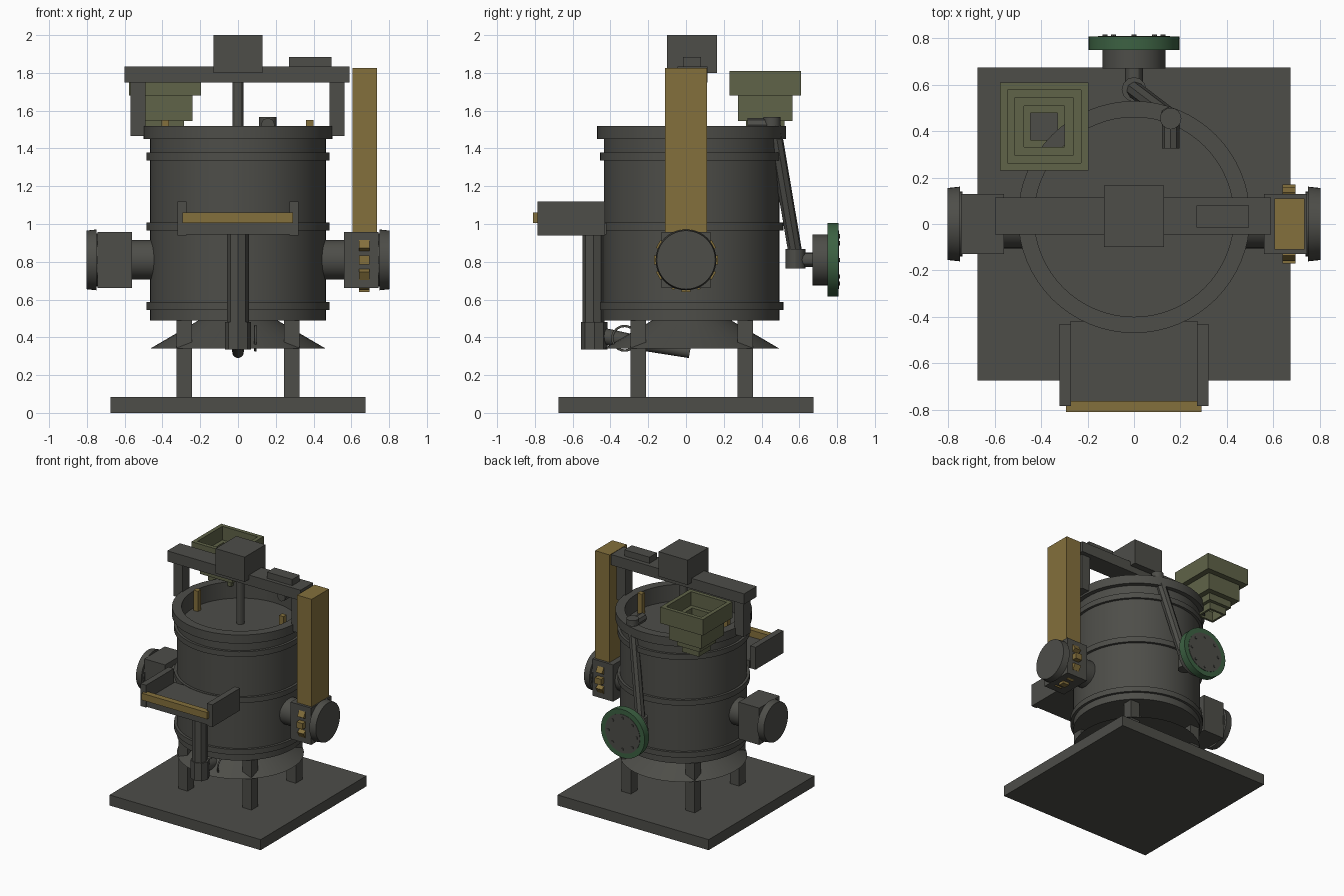
import bpy, bmesh, math
from mathutils import Vector, Matrix

cube = bpy.data.objects.get("Cube")
if cube:
    bpy.data.objects.remove(cube, do_unlink=True)


def material(name, rgb):
    m = bpy.data.materials.new(name)
    m.use_nodes = True
    m.diffuse_color = (*rgb, 1)
    m.node_tree.nodes["Principled BSDF"].inputs["Base Color"].default_value = (*rgb, 1)
    return m


GREY = material("dark_grey", (0.075, 0.075, 0.066))
OCHRE = material("ochre", (0.23, 0.16, 0.045))
OLIVE = material("olive", (0.115, 0.125, 0.065))
GREEN = material("valve_green", (0.045, 0.12, 0.055))


def finish(name, bm, mat, smooth=True):
    bmesh.ops.recalc_face_normals(bm, faces=bm.faces)
    me = bpy.data.meshes.new(name)
    bm.to_mesh(me)
    bm.free()
    me.materials.append(mat)
    if smooth:
        me.shade_smooth()
        me.set_sharp_from_angle(angle=math.radians(30))
    ob = bpy.data.objects.new(name, me)
    bpy.context.collection.objects.link(ob)
    return ob


def box(name, xs, ys, zs, mat=GREY):
    """Box from its extent along each axis."""
    bm = bmesh.new()
    spans = (xs, ys, zs)
    size = [b - a for a, b in spans]
    mid = [(a + b) / 2 for a, b in spans]
    bmesh.ops.create_cube(bm, size=1, matrix=Matrix.Translation(mid) @ Matrix.Diagonal((*size, 1)))
    return finish(name, bm, mat, False)


def rod(name, a, b, r, mat=GREY, sides=32, r_end=None):
    """Cylinder or cone between two points."""
    a, b = Vector(a), Vector(b)
    d = b - a
    m = Matrix.Translation((a + b) / 2) @ d.to_track_quat("Z", "Y").to_matrix().to_4x4()
    bm = bmesh.new()
    bmesh.ops.create_cone(bm, cap_ends=True, segments=sides, radius1=r,
                          radius2=r if r_end is None else r_end, depth=d.length, matrix=m)
    return finish(name, bm, mat)


def lathe(name, profile, centre, sides, mat, turn=0.0, closed=False):
    """Revolve (radius, height) points around a vertical line."""
    bm = bmesh.new()
    vs = [bm.verts.new((r * math.cos(turn), r * math.sin(turn), z)) for r, z in profile]
    pairs = list(zip(vs, vs[1:])) + ([(vs[-1], vs[0])] if closed else [])
    edges = [bm.edges.new(p) for p in pairs]
    bmesh.ops.spin(bm, geom=vs + edges, cent=(0, 0, 0), axis=(0, 0, 1),
                   angle=math.tau, steps=sides, use_merge=True)
    bmesh.ops.remove_doubles(bm, verts=bm.verts, dist=0.0005)
    bmesh.ops.translate(bm, verts=bm.verts, vec=(*centre, 0))
    return finish(name, bm, mat)


CY = 0.03   # tank axis in y

# Base, legs and flared skirt
box("base_plate", (-.675, .675), (-.675, .675), (0, .085))
for sx in (-1, 1):
    for sy in (-1, 1):
        x, y = sx * .285, CY + sy * .283
        box("leg", (x - .041, x + .041), (y - .041, y + .041), (.08, .5))
rod("skirt", (0, CY, .34), (0, CY, .495), .465, GREY, 48, .2)

# Tank with hoops, rim and recessed lid
tank = [(0, .49), (.465, .49)]
for z in (.545, .965, 1.335):
    tank += [(.465, z), (.485, z), (.485, z + .043), (.465, z + .043)]
tank += [(.465, 1.45), (.5, 1.45), (.5, 1.52), (.43, 1.52), (.43, 1.385), (0, 1.385)]
lathe("tank", tank, (0, CY), 64, GREY)
for x in (-.385, .38):
    box("lid_peg", (x - .02, x + .02), (CY - .02, CY + .02), (1.38, 1.55), OCHRE)

# Overhead beam, motor and mixing shaft
box("cross_beam", (-.6, .59), (-.045, .115), (1.75, 1.835))
for x in (-.53, .525):
    box("beam_post", (x - .04, x + .04), (-.01, .08), (1.465, 1.75))
box("motor", (-.13, .13), (-.1, .165), (1.8, 2))
box("beam_control_box", (.27, .495), (-.015, .08), (1.835, 1.885))
rod("mixing_shaft", (0, CY, 1.38), (0, CY, 1.76), .03, GREY, 12)

# Side ports
PZ = .81
for s, side in ((-1, "right"), (1, "left")):
    rod(side + "_port_neck", (s * .4, 0, PZ), (s * .57, 0, PZ), .105)
    box(side + "_port_box", sorted((s * .56, s * .745)), (-.13, .13), (.66, .957))
    rod(side + "_port_hub", (s * .74, 0, PZ), (s * .76, 0, PZ), .14)
    rod(side + "_port_flange", (s * .75, 0, PZ), (s * .803, 0, PZ), .161, GREY, 40, .155)

# Tower and toothed ring on the left port
box("tower", (.605, .735), (-.11, .11), (.95, 1.825), OCHRE)
for i in range(12):
    t = i * math.tau / 12
    d = Vector((0, math.cos(t), math.sin(t)))
    if d.z > .9:
        continue
    tooth = box("ring_tooth", (-.028, .028), (-.03, .03), (-.024, .024), OCHRE)
    tooth.location = Vector((.668, 0, PZ)) + d * .14
    tooth.rotation_euler.x = t

# Front tray on its column
for s in (-1, 1):
    box("tray_side", sorted((s * .272, s * .32)), (-.785, -.43), (.94, 1.12))
box("tray_floor", (-.275, .275), (-.78, -.42), (.945, 1.005))
box("tray_lip", (-.293, .29), (-.81, -.762), (1.005, 1.06), OCHRE)
rod("tray_column", (0, -.49, .45), (0, -.49, .95), .058, GREY, 8)
rod("column_foot", (0, -.485, .335), (0, -.485, .48), .07, GREY, 8)
rod("drain_pipe", (0, -.46, .41), (0, .02, .32), .045, GREY, 16, .03)

# Small hand ring beside the drain
bm = bmesh.new()
bmesh.ops.create_circle(bm, segments=24, radius=.065, matrix=Matrix.Translation(
    (.092, -.325, .395)) @ Matrix.Rotation(math.pi / 2, 4, "Y"))
ring = finish("drain_hand_ring", bm, GREY)
skin = bpy.data.curves.new("drain_hand_ring_wire", "CURVE")
skin.dimensions = "3D"
skin.bevel_depth = .007
skin.bevel_resolution = 1
loop = skin.splines.new("POLY")
loop.points.add(len(ring.data.vertices) - 1)
for p, v in zip(loop.points, ring.data.vertices):
    p.co = (*v.co, 1)
loop.use_cyclic_u = True
skin.materials.append(GREY)
bpy.data.objects.remove(ring, do_unlink=True)
bpy.context.collection.objects.link(bpy.data.objects.new("drain_hand_ring", skin))

# Rear valve: green wheel, hub, bolts
rod("valve_wheel", (0, .75, PZ), (0, .807, PZ), .195, GREEN, 48)
rod("valve_face", (0, .8, PZ), (0, .81, PZ), .155, GREY, 48)
rod("valve_hub", (0, .67, PZ), (0, .755, PZ), .135, GREY, 32)
rod("valve_stem", (0, .56, PZ), (0, .68, PZ), .038, GREY, 12)
for i in range(8):
    t = i * math.tau / 8
    x, z = .125 * math.cos(t), PZ + .125 * math.sin(t)
    rod("valve_bolt", (x, .8, z), (x, .816, z), .011, GREY, 8)

# Feed pipe from the valve up to the rim spout
rod("pipe_elbow", (0, .58, .765), (0, .58, .868), .053, GREY, 12)
rod("feed_pipe", (0, .58, .84), (.158, .46, 1.55), .037, GREY, 8)
rod("spout_cap", (.158, .455, 1.49), (.158, .455, 1.567), .046, GREY, 16)
rod("spout", (.158, .455, 1.525), (.158, .325, 1.525), .037, GREY, 8)

# Stepped square hopper
outer = [(.19, 1.81), (.19, 1.68), (.145, 1.68), (.145, 1.545),
         (.102, 1.545), (.102, 1.49), (.075, 1.49), (.075, 1.435)]
inner = [(.058, 1.435), (.058, 1.51), (.088, 1.51), (.088, 1.565),
         (.125, 1.565), (.125, 1.7), (.158, 1.7), (.158, 1.81)]
lathe("hopper", [(r * math.sqrt(2), z) for r, z in outer + inner],
      (-.387, .42), 4, OLIVE, math.pi / 4, True)
